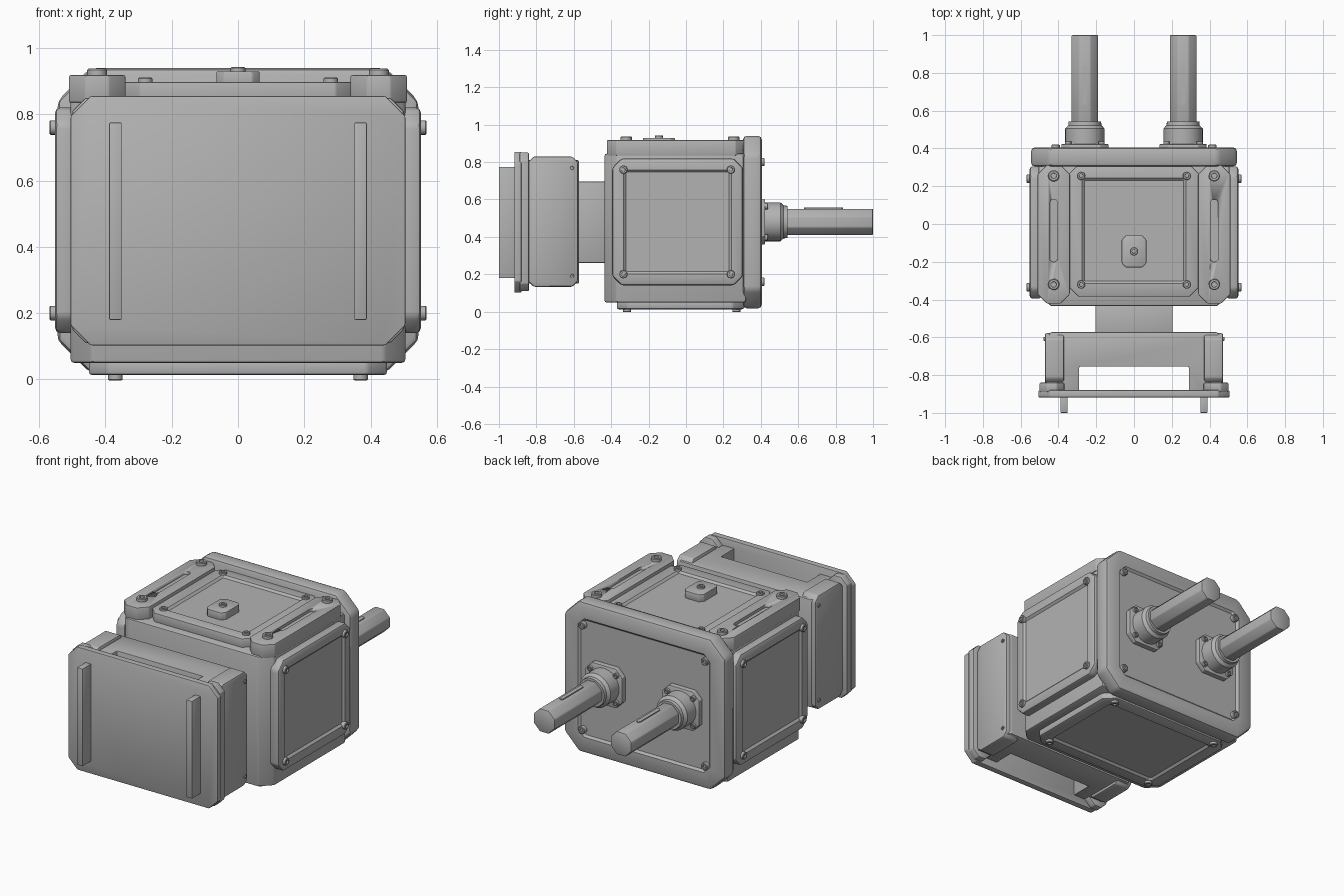
import bpy, bmesh, math
from mathutils import Vector

cube = bpy.data.objects.get("Cube")
if cube:
    bpy.data.objects.remove(cube, do_unlink=True)

GREY = (0.45, 0.45, 0.45, 1)
metal = bpy.data.materials.new("grey metal")
metal.use_nodes = True
metal.diffuse_color = GREY
metal.node_tree.nodes["Principled BSDF"].inputs["Base Color"].default_value = GREY


def place(axis, u, v, d):
    """Map plane coordinates (u, v) and depth d along the axis to x, y, z."""
    return Vector({"x": (d, u, v), "y": (u, d, v), "z": (u, v, d)}[axis])


def finish(bm, name, smooth=30):
    bmesh.ops.recalc_face_normals(bm, faces=bm.faces)
    mesh = bpy.data.meshes.new(name)
    bm.to_mesh(mesh)
    bm.free()
    mesh.materials.append(metal)
    ob = bpy.data.objects.new(name, mesh)
    bpy.context.collection.objects.link(ob)
    bpy.ops.object.select_all(action="DESELECT")
    ob.select_set(True)
    bpy.context.view_layer.objects.active = ob
    bpy.ops.object.shade_smooth_by_angle(angle=math.radians(smooth))
    return ob


def extrude(axis, outline, d0, d1, bevel=0, segments=2):
    """Closed outline swept from d0 to d1; d1 is the outer end."""
    bm = bmesh.new()
    a = [bm.verts.new(place(axis, u, v, d0)) for u, v in outline]
    b = [bm.verts.new(place(axis, u, v, d1)) for u, v in outline]
    bm.faces.new(a)
    bm.faces.new(b)
    for i in range(len(a)):
        j = (i + 1) % len(a)
        bm.faces.new((a[i], a[j], b[j], b[i]))
    bmesh.ops.recalc_face_normals(bm, faces=bm.faces)
    if bevel:
        bmesh.ops.bevel(bm, geom=list(bm.edges), offset=bevel, segments=segments,
                        profile=0.5, affect="EDGES", clamp_overlap=True)
    return bm


def chamfered(u0, u1, v0, v1, c):
    if not c:
        return [(u0, v0), (u1, v0), (u1, v1), (u0, v1)]
    return [(u0 + c, v0), (u1 - c, v0), (u1, v0 + c), (u1, v1 - c),
            (u1 - c, v1), (u0 + c, v1), (u0, v1 - c), (u0, v0 + c)]


def recess(bm, axis, sign, margin, depth=0.012):
    """Sink a sloping-walled panel into the outer cap."""
    out = place(axis, 0, 0, sign)
    bm.normal_update()
    cap = max((f for f in bm.faces if f.normal.dot(out) > 0.99), key=lambda f: f.calc_area())
    bmesh.ops.inset_region(bm, faces=[cap], thickness=margin)
    bmesh.ops.inset_region(bm, faces=[cap], thickness=0.014, depth=-depth)


def plate(name, axis, u0, u1, v0, v1, d0, d1, c=0, bevel=0.008, margin=0):
    bm = extrude(axis, chamfered(u0, u1, v0, v1, c), d0, d1, bevel)
    if margin:
        recess(bm, axis, 1 if d1 > d0 else -1, margin)
    return finish(bm, name)


def circle(u, v, r, n, turn=0.0):
    return [(u + r * math.cos(math.tau * (i + turn) / n),
             v + r * math.sin(math.tau * (i + turn) / n)) for i in range(n)]


def bolt(name, axis, u, v, d0, d1, r=0.022):
    """Round head with a shallow socket."""
    bm = extrude(axis, circle(u, v, r, 16), d0, d1)
    out = place(axis, 0, 0, 1 if d1 > d0 else -1)
    cap = max(bm.faces, key=lambda f: f.normal.dot(out))
    bmesh.ops.inset_region(bm, faces=[cap], thickness=r * 0.15, depth=r * 0.12)
    bmesh.ops.inset_region(bm, faces=[cap], thickness=r * 0.35)
    bmesh.ops.inset_region(bm, faces=[cap], thickness=0.001, depth=-0.008)
    return finish(bm, name)


# Main housing with chamfered front corners
finish(extrude("z", [(-0.505, 0.32), (-0.505, -0.37), (-0.44, -0.435), (0.44, -0.435),
                     (0.505, -0.37), (0.505, 0.32)], 0.05, 0.845, 0.01), "housing")

# Back flange
plate("back_flange", "y", -0.545, 0.545, 0.018, 0.94, 0.305, 0.405, 0.1, 0.02, 0.085)
for x in (-0.415, 0.415):
    for z in (0.16, 0.8):
        bolt("back_flange_bolt", "y", x, z, 0.395, 0.417)

# Side covers
for s, side in ((1, "left"), (-1, "right")):
    plate(side + "_cover", "x", -0.395, 0.305, 0.14, 0.82, s * 0.49, s * 0.552,
          0.05, 0.015, 0.05)
    for y in (-0.335, 0.24):
        for z in (0.2, 0.76):
            bolt(side + "_cover_bolt", "x", y, z, s * 0.54, s * 0.566)

# Bottom cover
plate("bottom_cover", "z", -0.45, 0.45, -0.37, 0.31, 0.06, 0.013, 0.06, 0.01, 0.07)
for x in (-0.37, 0.37):
    for y in (-0.315, 0.27):
        bolt("bottom_cover_bolt", "z", x, y, 0.02, 0)

# Top cover, its bolts and the small raised cap
plate("top_cover", "z", -0.345, 0.345, -0.385, 0.315, 0.83, 0.898, 0.05, 0.006, 0.07)
for x in (-0.28, 0.28):
    for y in (-0.32, 0.255):
        bolt("top_cover_bolt", "z", x, y, 0.89, 0.908)
plate("top_cap", "z", -0.065, 0.065, -0.23, -0.06, 0.88, 0.93, 0.022, 0.004)
bolt("top_cap_bolt", "z", 0, -0.145, 0.925, 0.94)

# Slotted top rails
for s, side in ((1, "left"), (-1, "right")):
    x = s * 0.425
    rail = plate(side + "_rail", "z", x - 0.085, x + 0.085, -0.422, 0.315,
                 0.835, 0.918, 0.05, 0.005)
    ends = [(x + 0.021 * math.cos(a), y + 0.021 * math.sin(a))
            for y, start in ((0.11, 0), (-0.18, math.pi))
            for a in [start + math.pi * i / 8 for i in range(9)]]
    cutter = finish(extrude("z", ends, 0.9, 0.95), "slot_cutter")
    cutter.hide_render = True
    cut = rail.modifiers.new("slot", "BOOLEAN")
    cut.object = cutter
    cut.solver = "EXACT"
    bpy.context.view_layer.objects.active = rail
    bpy.ops.object.modifier_apply(modifier=cut.name)
    bpy.data.objects.remove(cutter, do_unlink=True)
    for y in (-0.32, 0.255):
        bolt(side + "_rail_bolt", "z", x, y, 0.91, 0.934, 0.03)

# Output shafts with mounting flange, stepped collar and key
for s, side in ((1, "left"), (-1, "right")):
    x, z = s * 0.26, 0.48
    plate(side + "_shaft_flange", "y", x - 0.125, x + 0.125, z - 0.12, z + 0.12,
          0.38, 0.423, 0.045, 0.004)
    for u in (-0.088, 0.088):
        for v in (-0.083, 0.083):
            bolt(side + "_shaft_flange_bolt", "y", x + u, z + v, 0.415, 0.436, 0.016)
    bm = bmesh.new()
    profile = [(0.41, 0.104), (0.505, 0.104), (0.522, 0.088), (0.542, 0.086), (0.542, 0.05)]
    rings = [[bm.verts.new(place("y", u, v, y)) for u, v in circle(x, z, r, 32)]
             for y, r in profile]
    for a, b in zip(rings, rings[1:]):
        for i in range(32):
            j = (i + 1) % 32
            bm.faces.new((a[i], a[j], b[j], b[i]))
    bm.faces.new(rings[0])
    bm.faces.new(rings[-1])
    finish(bm, side + "_shaft_collar")
    finish(extrude("y", circle(x, z, 0.076, 8, 0.5), 0.53, 1.0, 0.006), side + "_shaft")
    plate(side + "_shaft_key", "z", x - 0.012, x + 0.012, 0.63, 0.84, 0.54, 0.556, 0.008, 0)

# Neck between the housing and the front mount
plate("neck", "y", -0.205, 0.205, 0.26, 0.695, -0.42, -0.6, 0, 0.008)

# Channel-shaped front mount
half = [(0.29, -0.755), (0.29, -0.89), (0.37, -0.89), (0.37, -0.845), (0.465, -0.845),
        (0.465, -0.6), (0.44, -0.573)]
mirrored = [(-x, y) for x, y in reversed(half)]
finish(extrude("z", half + mirrored, 0.15, 0.81, 0.005), "front_mount")

# Side pads, clamp strips and face ribs of the mount
for s, side in ((1, "left"), (-1, "right")):
    plate(side + "_mount_pad", "x", -0.845, -0.578, 0.133, 0.83, s * 0.37, s * 0.472,
          0.03, 0.01)
    for z in (0.19, 0.77):
        bolt(side + "_pad_screw", "x", -0.608, z, s * 0.465, s * 0.477, 0.011)
    plate(side + "_clamp_strip", "y", min(s * 0.37, s * 0.5), max(s * 0.37, s * 0.5),
          0.11, 0.85, -0.84, -0.89, 0.04, 0.006)
    plate(side + "_face_rib", "y", s * 0.37 - 0.019, s * 0.37 + 0.019,
          0.18, 0.775, -0.9, -1.0, 0, 0.003)

# Front face plate
plate("face_plate", "y", -0.505, 0.505, 0.103, 0.855, -0.88, -0.918, 0.06, 0.005)
